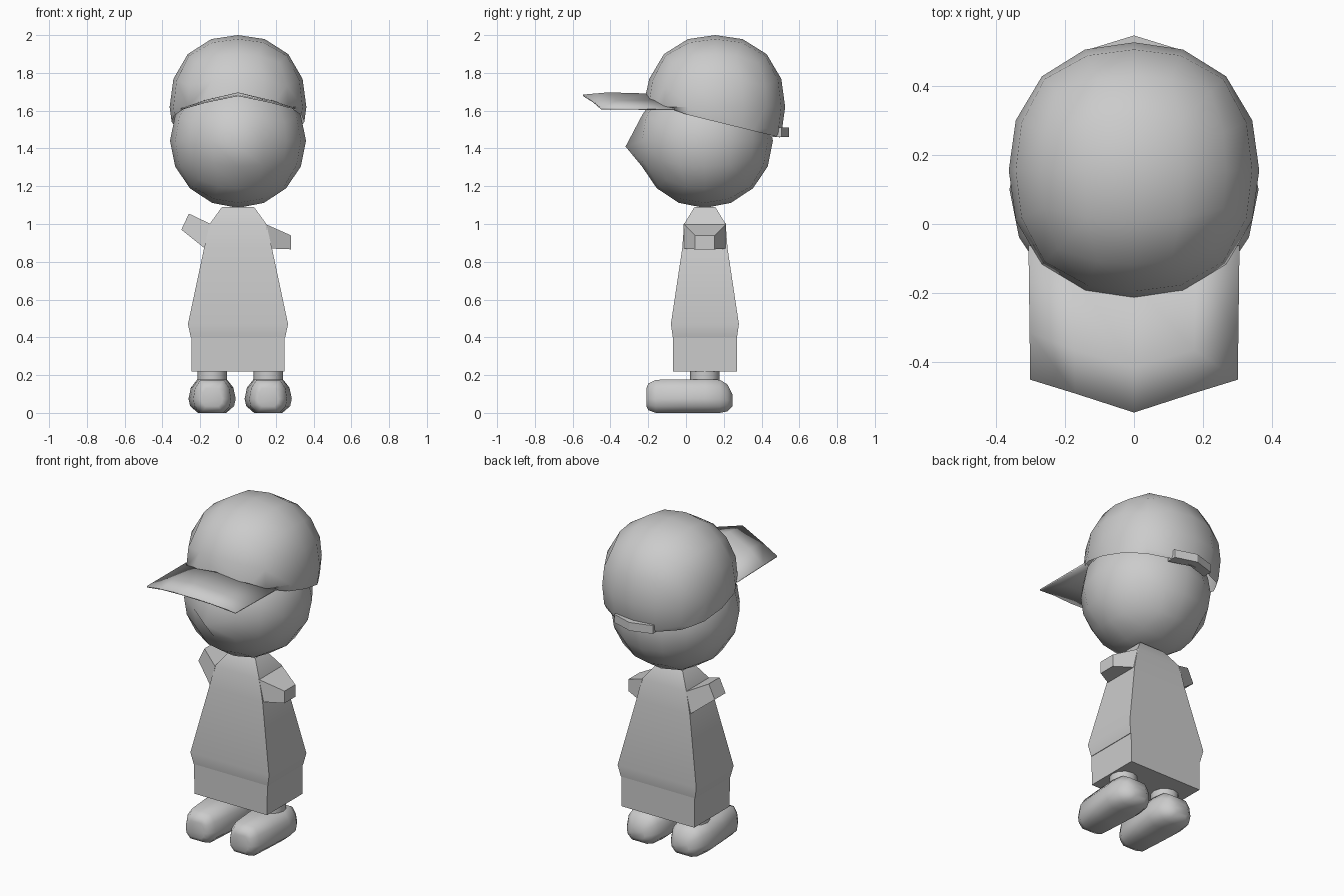
import bpy, bmesh, math
from mathutils import Vector

if "Cube" in bpy.data.objects:
    bpy.data.objects.remove(bpy.data.objects["Cube"], do_unlink=True)

grey = bpy.data.materials.new("plain_grey")
grey.use_nodes = True
colour = (0.6, 0.6, 0.6, 1)
grey.diffuse_color = colour
grey.node_tree.nodes["Principled BSDF"].inputs["Base Color"].default_value = colour


def finish(bm, name, angle=180):
    """Turn a bmesh into a named, shaded object."""
    bmesh.ops.recalc_face_normals(bm, faces=bm.faces)
    mesh = bpy.data.meshes.new(name)
    bm.to_mesh(mesh)
    bm.free()
    mesh.materials.append(grey)
    ob = bpy.data.objects.new(name, mesh)
    bpy.context.collection.objects.link(ob)
    bpy.ops.object.select_all(action="DESELECT")
    bpy.context.view_layer.objects.active = ob
    ob.select_set(True)
    bpy.ops.object.shade_smooth_by_angle(angle=math.radians(angle))
    return ob


def ball(centre, radii, power=2.0):
    """Quad sphere, made boxier by a power above two."""
    bm = bmesh.new()
    bmesh.ops.create_cube(bm, size=2)
    bmesh.ops.subdivide_edges(bm, edges=bm.edges[:], cuts=3, use_grid_fill=True)
    for v in bm.verts:
        d = [math.tan(c * math.pi / 4) for c in v.co]
        n = sum(abs(c) ** power for c in d) ** (1 / power)
        v.co = Vector([m + r * c / n for m, r, c in zip(centre, radii, d)])
    return bm


def loft(rings):
    """Closed skin through rings of equal point count."""
    bm = bmesh.new()
    loops = [[bm.verts.new(p) for p in ring] for ring in rings]
    count = len(loops[0])
    for a, b in zip(loops, loops[1:]):
        for i in range(count):
            j = (i + 1) % count
            bm.faces.new((a[i], a[j], b[j], b[i]))
    bm.faces.new(loops[0])
    bm.faces.new(loops[-1])
    return bm


def box_rings(levels, y=0.1):
    return [[(sx * hx, y + sy * hy, z) for sx, sy in
             ((-1, -1), (1, -1), (1, 1), (-1, 1))] for z, hx, hy in levels]


# Head with the front middle point pulled out as a nose
bm = ball((0, 0.1, 1.44), (0.36, 0.36, 0.355))
nose = min(bm.verts, key=lambda v: v.co.y)
nose.co = (0, -0.32, 1.41)
finish(bm, "head")

# Cap crown, cut along a rim that slopes down to the back
bm = ball((0, 0.155, 1.62), (0.362, 0.37, 0.38), 2.25)
bmesh.ops.bisect_plane(bm, geom=bm.verts[:] + bm.edges[:] + bm.faces[:],
                       plane_co=(0, 0, 1.58), plane_no=(0, 0.245, 1),
                       clear_inner=True)
for v in bm.verts:
    if v.is_boundary and v.co.y < -0.08:
        v.co.z = max(v.co.z, 1.685 - 0.24 * abs(v.co.x))
finish(bm, "cap_crown")

# Cap peak, folded along its middle
bm = bmesh.new()
root = [(-0.305, -0.06, 1.61), (-0.18, -0.13, 1.655), (0, -0.17, 1.69),
        (0.18, -0.13, 1.655), (0.305, -0.06, 1.61)]
tip = [(-0.3, -0.45, 1.615), (-0.17, -0.49, 1.65), (0, -0.545, 1.685),
       (0.17, -0.49, 1.65), (0.3, -0.45, 1.615)]
middle = [Vector(a).lerp(Vector(b), 0.65) + Vector((0, 0, 0.01 * (1 - abs(a[0]) / 0.305)))
          for a, b in zip(root, tip)]
rows = [[bm.verts.new(p) for p in row] for row in (root, middle, tip)]
for a, b in zip(rows, rows[1:]):
    for i in range(4):
        bm.faces.new((a[i], b[i], b[i + 1], a[i + 1]))
peak = finish(bm, "cap_peak", 40)
thick = peak.modifiers.new("thickness", "SOLIDIFY")
thick.thickness = 0.008

# Bent strap at the back of the cap
bm = loft([[(x, y, 1.46), (x, y, 1.51), (x, y - 0.06, 1.51), (x, y - 0.06, 1.46)]
           for x, y in ((-0.13, 0.505), (0, 0.545), (0.13, 0.505))])
finish(bm, "cap_strap", 30)

# Shirt and shorts
finish(loft(box_rings([(1.09, 0.085, 0.055), (1.0, 0.15, 0.11), (0.87, 0.18, 0.12),
                       (0.47, 0.265, 0.18), (0.4, 0.25, 0.17)])), "shirt", 35)
finish(loft(box_rings([(0.42, 0.247, 0.17), (0.22, 0.245, 0.17)])), "shorts", 30)


# Sleeves: the right one is raised, the left one hangs lower
def sleeve(name, side, top, bottom):
    def ring(a, b, half):
        return [(side * x, 0.1 + s * half, z) for (x, z), s in
                ((a, -1), (a, 1), (b, 1), (b, -1))]
    finish(loft([ring((0.145, 1.0), (0.175, 0.87), 0.113), ring(top, bottom, 0.052)]),
           name, 30)


sleeve("right_sleeve", -1, (0.26, 1.055), (0.3, 0.97))
sleeve("left_sleeve", 1, (0.28, 0.94), (0.28, 0.866))

# Legs and rounded shoes
section = [(-0.6, 0), (-0.93, 0.2), (-1, 0.42), (-0.9, 0.75), (-0.62, 1)]
section += [(-x, z) for x, z in reversed(section)]
stations = [(-0.21, 0.055, 0.035, 0.13), (-0.2, 0.075, 0.015, 0.155),
            (-0.16, 0.1, 0, 0.175), (-0.02, 0.115, 0, 0.178),
            (0.1, 0.125, 0, 0.178), (0.18, 0.11, 0, 0.175),
            (0.22, 0.085, 0.008, 0.15), (0.245, 0.05, 0.035, 0.1)]
for name, cx in (("right", -0.137), ("left", 0.16)):
    finish(loft([[(cx + hw * x, y, low + (high - low) * z) for x, z in section]
                 for y, hw, low, high in stations]), name + "_shoe", 60)
    bm = bmesh.new()
    bmesh.ops.create_cone(bm, cap_ends=True, segments=12, radius1=0.078,
                          radius2=0.078, depth=0.16)
    bmesh.ops.translate(bm, verts=bm.verts, vec=(cx, 0.1, 0.2))
    finish(bm, name + "_leg", 40)
